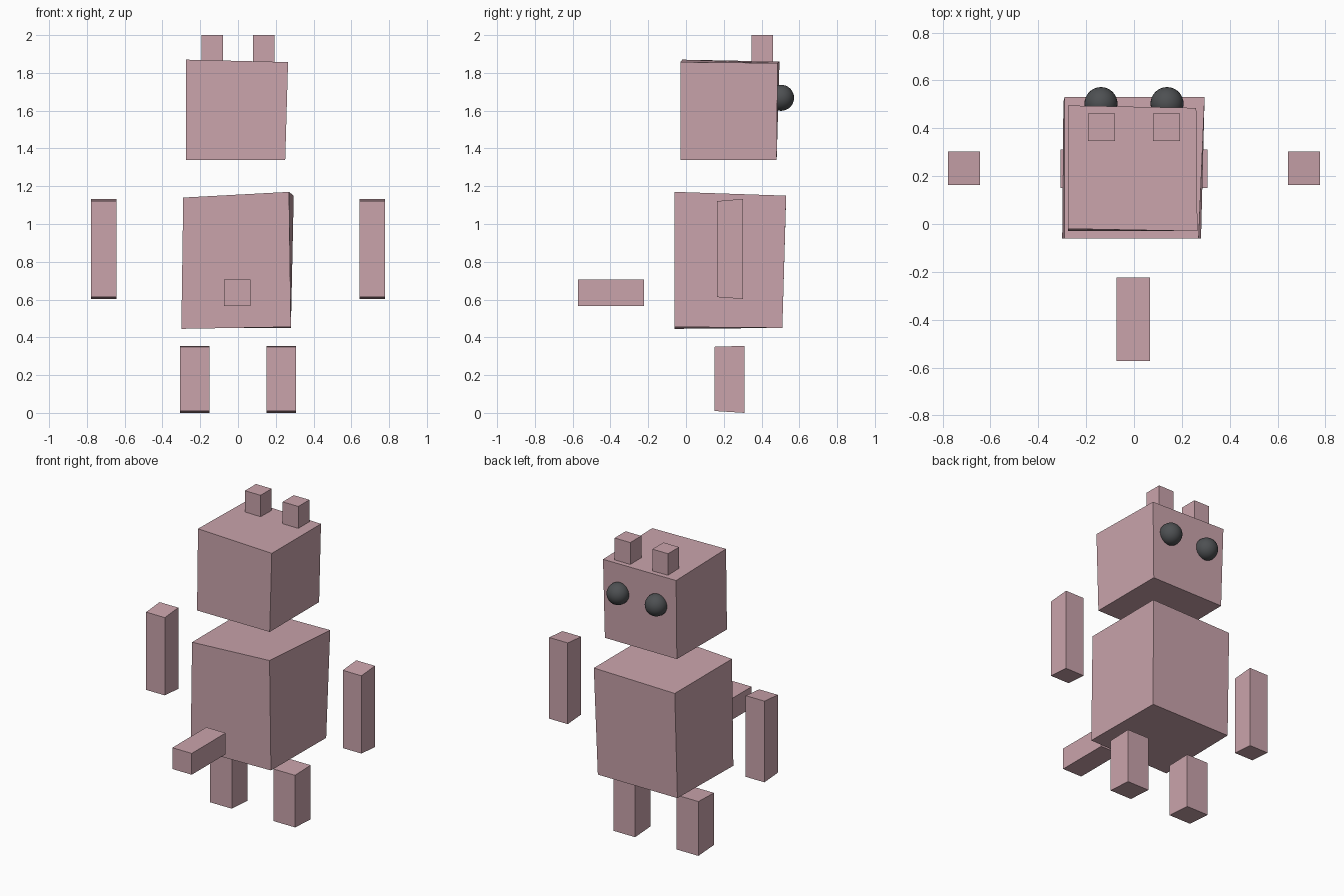
import bpy

if "Cube" in bpy.data.objects:
    bpy.data.objects.remove(bpy.data.objects["Cube"])


def material(name, rgb):
    m = bpy.data.materials.new(name)
    m.diffuse_color = (*rgb, 1.0)
    m.use_nodes = True
    m.node_tree.nodes["Principled BSDF"].inputs["Base Color"].default_value = m.diffuse_color
    return m


PINK = material("dusty pink", (0.59, 0.37, 0.41))
DARK = material("dark grey", (0.075, 0.08, 0.085))


def hull(name, corners):
    """Six-sided block; corners go front-left, front-right, back-right, back-left, bottom then top."""
    faces = [(3, 2, 1, 0), (4, 5, 6, 7)]
    faces += [(i, (i + 1) % 4, (i + 1) % 4 + 4, i + 4) for i in range(4)]
    mesh = bpy.data.meshes.new(name)
    mesh.from_pydata(corners, [], faces)
    mesh.materials.append(PINK)
    obj = bpy.data.objects.new(name, mesh)
    bpy.context.collection.objects.link(obj)
    return obj


def block(name, x, y, z, front_low=0.0, front_drop=0.0):
    """Block from ranges; the front face may be a little shorter than the back."""
    ring = [(x[0], y[0]), (x[1], y[0]), (x[1], y[1]), (x[0], y[1])]
    low = [(px, py, z[0] + (front_low if i < 2 else 0)) for i, (px, py) in enumerate(ring)]
    top = [(px, py, z[1] - (front_drop if i < 2 else 0)) for i, (px, py) in enumerate(ring)]
    return hull(name, low + top)


# Hand-cut, slightly crooked body and head
hull("body", [
    (-0.30, -0.06, 0.445), (0.28, -0.06, 0.455), (0.28, 0.51, 0.45), (-0.295, 0.51, 0.45),
    (-0.29, -0.06, 1.14), (0.27, -0.06, 1.17), (0.295, 0.53, 1.15), (-0.29, 0.53, 1.14)])
hull("head", [
    (-0.275, -0.03, 1.34), (0.25, -0.03, 1.34), (0.25, 0.48, 1.34), (-0.27, 0.48, 1.34),
    (-0.275, -0.02, 1.87), (0.265, -0.03, 1.857), (0.26, 0.485, 1.852), (-0.275, 0.495, 1.86)])

# Paired limbs, ears and eyes
for side, s in (("left", -1), ("right", 1)):
    def span(a, b):
        return tuple(sorted((s * a, s * b)))

    block(side + "_arm", span(0.643, 0.778), (0.163, 0.302), (0.603, 1.133), 0.01, 0.012)
    block(side + "_leg", span(0.15, 0.307), (0.15, 0.311), (0.0, 0.355), 0.01, 0.005)
    block(side + "_ear", span(0.08, 0.193), (0.347, 0.461), (1.857, 2.0))
    bpy.ops.mesh.primitive_uv_sphere_add(
        segments=32, ring_count=16, radius=0.069, location=(s * 0.138, 0.503, 1.668))
    eye = bpy.context.object
    eye.name = side + "_eye"
    eye.data.materials.append(DARK)
    bpy.ops.object.shade_smooth()

# Tail stub floating at the front side
block("tail", (-0.073, 0.067), (-0.573, -0.223), (0.566, 0.705))
